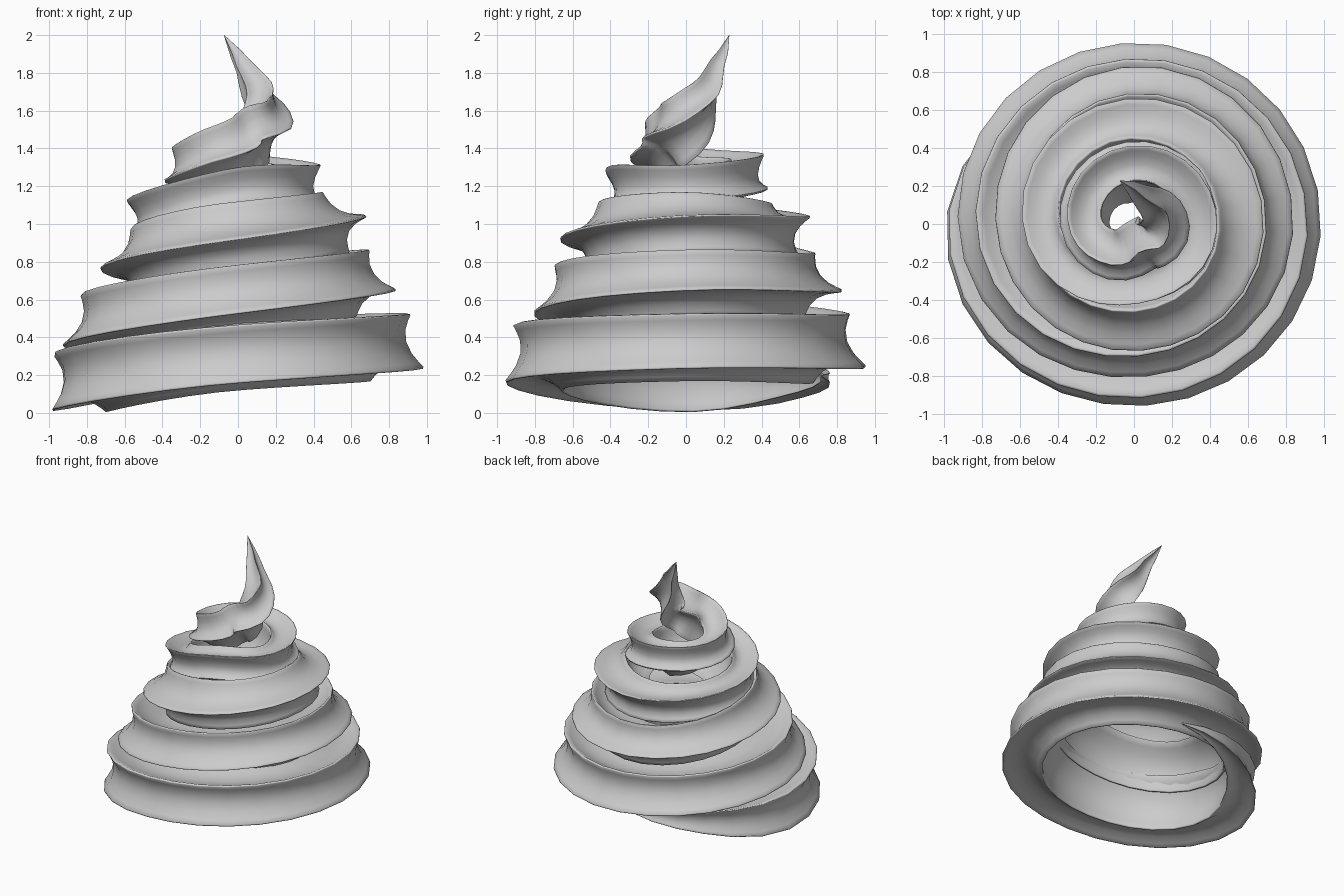
import bpy, bmesh, math
from mathutils import Vector

if "Cube" in bpy.data.objects:
    bpy.data.objects.remove(bpy.data.objects["Cube"])

# Path of the piped rope: turns, radius, height, section size, section twist (deg)
KNOTS = [
    (-0.28, .73, .195, .01, 0), (-0.15, .76, .17, .15, 0),
    (0.00, .835, .155, .31, 2), (0.25, .785, .29, .32, 8),
    (0.50, .805, .345, .31, 14), (0.75, .77, .34, .31, 17),
    (1.00, .744, .447, .30, 20), (1.25, .625, .60, .29, 24),
    (1.50, .660, .686, .27, 34), (1.75, .657, .674, .26, 36),
    (2.00, .560, .786, .25, 40), (2.25, .508, .906, .24, 50),
    (2.50, .540, .99, .225, 65), (2.75, .528, .973, .22, 72),
    (3.00, .480, 1.05, .20, 84), (3.25, .325, 1.205, .20, 90),
    (3.50, .350, 1.21, .20, 95), (3.75, .335, 1.27, .19, 98),
    (4.00, .280, 1.30, .19, 105), (4.15, .20, 1.38, .21, 115),
    (4.30, .12, 1.46, .22, 122), (4.45, .15, 1.52, .22, 128),
    (4.56, .155, 1.63, .18, 132), (4.69, .15, 1.79, .105, 136),
    (4.77, .20, 1.92, .045, 138), (4.80, .24, 2.0, .002, 138)]


def slope(i, k):
    a, b = KNOTS[max(i - 1, 0)], KNOTS[min(i + 1, len(KNOTS) - 1)]
    return (b[k] - a[k]) / (b[0] - a[0])


def sample(t):
    """Smooth interpolation of the knots at t turns."""
    i = max(j for j in range(len(KNOTS) - 1) if KNOTS[j][0] <= t or j == 0)
    a, b = KNOTS[i], KNOTS[i + 1]
    h = b[0] - a[0]
    s = (t - a[0]) / h
    return [(2*s**3 - 3*s**2 + 1) * a[k] + (s**3 - 2*s**2 + s) * h * slope(i, k)
            + (3*s**2 - 2*s**3) * b[k] + (s**3 - s**2) * h * slope(i + 1, k)
            for k in range(1, 5)]


def centre(t):
    r, z = sample(t)[:2]
    a = math.pi + math.tau * t
    return Vector((r * math.cos(a), r * math.sin(a), z))


def bump(t, a, b, c, d):
    """Ramp up from a to b, hold, ramp down from c to d."""
    return max(0, min(1, (t - a) / (b - a), (d - t) / (d - c)))


# Four-ridged nozzle cross-section; the hidden inner ridge is stretched
side = [(-.5, .015), (-.45, .02), (-.36, .07), (-.2, .145), (0, .18),
        (.2, .145), (.36, .07), (.45, .02)]


def section(stretch, raise_top):
    pts = []
    for q in range(4):
        c, s = math.cos(q * math.pi / 2), math.sin(q * math.pi / 2)
        for u, d in side:
            v = .5 - d - (.015 if u == -.5 else 0)
            u = u + (.02 if u == -.5 else 0)
            x, y = v * c - u * s, v * s + u * c
            w = max(0, .5 - x) * max(0, .5 + y) * stretch
            lift = max(0, .5 + y) * raise_top
            pts.append((x - w * .8 + lift * .3, y + w + lift))
    return pts


# Sweep the section along the path
t0, t1 = KNOTS[0][0], KNOTS[-1][0]
steps = 132
bm = bmesh.new()
rings = []
for j in range(steps + 1):
    t = t0 + (t1 - t0) * j / steps
    size, tilt = sample(t)[2:]
    tangent = (centre(min(t + .01, t1)) - centre(max(t - .01, t0))).normalized()
    out = tangent.cross(Vector((0, 0, 1))).normalized()
    up = out.cross(tangent)
    c, s = math.cos(math.radians(tilt)), math.sin(math.radians(tilt))
    p = centre(t)
    # stretch closes the gaps between coils and the bowl under the tip
    stretch = .3 * bump(t, -.3, 0, 4.2, 4.8) + .6 * bump(t, 2.5, 3.2, 3.8, 4.2)
    lift = .25 * bump(t, 1.8, 2.2, 2.5, 2.8)
    rings.append([bm.verts.new(p + size * (out * (x * c - y * s) + up * (x * s + y * c)))
                  for x, y in section(stretch, lift)])
n = len(rings[0])
for a, b in zip(rings, rings[1:]):
    for k in range(n):
        bm.faces.new((a[k], a[(k + 1) % n], b[(k + 1) % n], b[k]))
bm.faces.new(rings[0])
bm.faces.new(rings[-1])
bmesh.ops.recalc_face_normals(bm, faces=bm.faces[:])

mesh = bpy.data.meshes.new("cream_swirl")
bm.to_mesh(mesh)
bm.free()
swirl = bpy.data.objects.new("cream_swirl", mesh)
bpy.context.collection.objects.link(swirl)
bpy.context.view_layer.objects.active = swirl
swirl.select_set(True)
bpy.ops.object.shade_smooth_by_angle(angle=math.radians(80))
